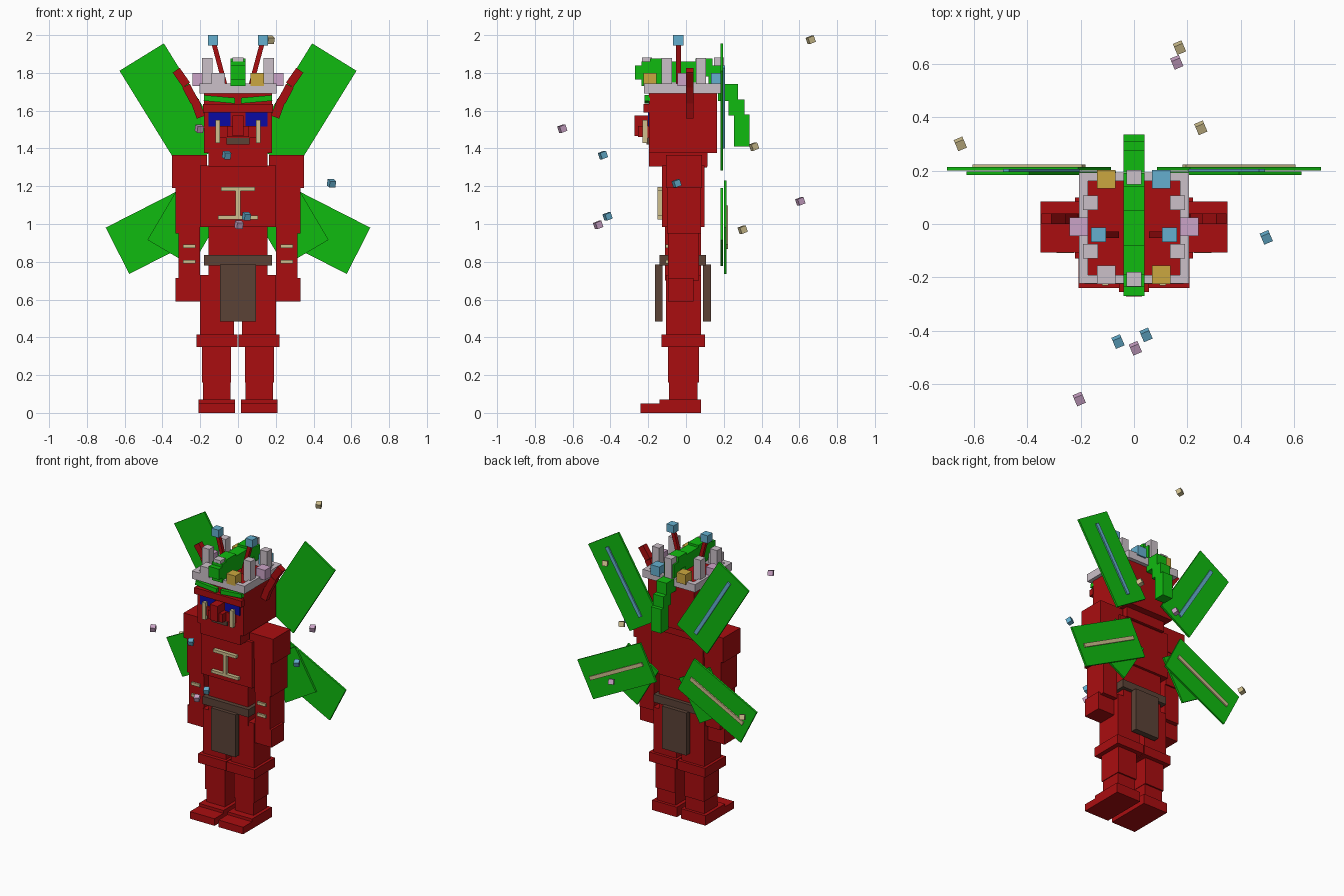
import bpy, math
from mathutils import Matrix, Vector


def mat(name, r, g, b):
    m = bpy.data.materials.new(name)
    m.diffuse_color = (r, g, b, 1)
    return m


RED = mat("red", 0.40, 0.004, 0.005)
GREEN = mat("green", 0.005, 0.50, 0.005)
EYE = mat("deep blue", 0.003, 0.003, 0.36)
SILVER = mat("silver", 0.60, 0.53, 0.58)
PINK = mat("pink", 0.60, 0.37, 0.57)
GOLD = mat("gold", 0.60, 0.39, 0.05)
SKY = mat("sky blue", 0.13, 0.43, 0.62)
CREAM = mat("cream", 0.62, 0.52, 0.27)
BROWN = mat("brown", 0.105, 0.055, 0.037)

CUBE = [(x, y, z) for x in (-.5, .5) for y in (-.5, .5) for z in (-.5, .5)]
QUADS = [(0, 1, 3, 2), (4, 6, 7, 5), (0, 4, 5, 1), (2, 3, 7, 6), (0, 2, 6, 4), (1, 5, 7, 3)]


def block(name, c, s, m, rot=Matrix()):
    """Box from centre, size and rotation."""
    me = bpy.data.meshes.new(name)
    me.from_pydata([rot @ Vector([a * b for a, b in zip(v, s)]) + Vector(c) for v in CUBE], [], QUADS)
    me.materials.append(m)
    ob = bpy.data.objects.new(name, me)
    bpy.context.collection.objects.link(ob)


def box(name, x, y, z, m):
    """Box from its three ranges."""
    r = (x, y, z)
    block(name, [(a + b) / 2 for a, b in r], [b - a for a, b in r], m)


def pair(name, x, y, z, m):
    """Left and right boxes."""
    box(name + "_right", x, y, z, m)
    box(name + "_left", (-x[1], -x[0]), y, z, m)


def tilted_pair(name, c, s, m, deg):
    """Mirrored boxes leaning outward in the front plane."""
    for side, sx in (("right", 1), ("left", -1)):
        block(f"{name}_{side}", (sx * c[0], c[1], c[2]), s, m,
              Matrix.Rotation(math.radians(sx * deg), 4, 'Y'))


# legs
pair("toe", (.016, .208), (-.24, .08), (0, .05), RED)
pair("heel", (.016, .208), (-.14, .08), (.04, .07), RED)
pair("ankle", (.04, .185), (-.09, .06), (.07, .16), RED)
pair("shin", (.037, .19), (-.095, .07), (.16, .35), RED)
pair("knee", (.003, .22), (-.13, .10), (.35, .415), RED)
pair("thigh", (.02, .20), (-.105, .08), (.415, .73), RED)

# torso
box("waist", (-.155, .155), (-.11, .08), (.70, .99), RED)
box("chest", (-.20, .20), (-.127, .098), (.985, 1.31), RED)
box("neck", (-.15, .15), (-.12, .11), (1.30, 1.37), RED)
box("belt", (-.18, .18), (-.14, .105), (.78, .835), BROWN)
box("loincloth_front", (-.095, .095), (-.165, -.125), (.485, .785), BROWN)
box("loincloth_back", (-.095, .095), (.09, .132), (.485, .785), BROWN)
box("chest_trim_stem", (-.012, .012), (-.152, -.125), (1.04, 1.18), CREAM)
box("chest_trim_top", (-.09, .09), (-.152, -.125), (1.175, 1.195), CREAM)
box("chest_trim_bottom", (-.105, .105), (-.152, -.125), (1.025, 1.045), CREAM)

# arms
pair("shoulder", (.165, .35), (-.107, .085), (1.19, 1.365), RED)
pair("upper_arm", (.20, .33), (-.10, .08), (.95, 1.19), RED)
pair("forearm", (.20, .315), (-.095, .07), (.70, .95), RED)
pair("hand", (.20, .33), (-.095, .04), (.59, .715), RED)
for z in (.80, .882):
    pair("arm_band", (.225, .29), (-.108, -.09), (z - .01, z + .01), CREAM)

# head and face
box("head", (-.18, .18), (-.195, .165), (1.375, 1.70), RED)
box("jaw", (-.155, .155), (-.195, .115), (1.305, 1.38), RED)
box("brow", (-.185, .185), (-.225, -.19), (1.59, 1.635), RED)
pair("eye", (.04, .155), (-.202, -.19), (1.515, 1.59), EYE)
box("cheeks", (-.12, .12), (-.215, -.19), (1.455, 1.52), RED)
box("nose", (-.057, .057), (-.255, -.19), (1.46, 1.52), RED)
box("nose_bridge", (-.03, .03), (-.272, -.19), (1.465, 1.575), RED)
box("mouth", (-.06, .06), (-.21, -.19), (1.42, 1.457), BROWN)
pair("tusk", (.095, .12), (-.23, -.205), (1.43, 1.55), CREAM)
tilted_pair("green_brow", (.098, -.205, 1.66), (.165, .03, .03), GREEN, -5)

# side horns in three links
for c, deg in (((.213, .02, 1.61), 20), ((.253, .02, 1.69), 28), ((.30, .02, 1.775), 35)):
    tilted_pair("horn", c, (.045, .04, .095), RED, deg)

# antennae
tilted_pair("antenna", (.098, -.04, 1.845), (.025, .025, .23), RED, 15)
pair("antenna_tip", (.105, .16), (-.068, -.013), (1.945, 2.0), SKY)

# crown ring, posts and gems
pair("crown_side", (.172, .205), (-.222, .192), (1.69, 1.745), SILVER)
box("crown_front", (-.205, .205), (-.222, -.19), (1.69, 1.745), SILVER)
box("crown_back", (-.205, .205), (.16, .192), (1.69, 1.745), SILVER)
for y in (-.102, .08):
    pair("crown_post", (.135, .19), (y - .027, y + .027), (1.73, 1.88), SILVER)
for y in (-.207, .175):
    box("crown_middle_post", (-.028, .028), (y - .027, y + .027), (1.73, 1.882), SILVER)
pair("side_gem", (.172, .242), (-.045, .025), (1.73, 1.80), PINK)
for x, y, m in ((-.104, -.19, SILVER), (.102, -.19, GOLD), (-.104, .167, GOLD), (.102, .167, SKY)):
    block("crown_gem", (x, y, 1.765), (.07, .07, .07), m)

# stepped crest running over the head and down the back
for y0, y1, z0, z1 in ((-.27, -.20, 1.765, 1.84), (-.235, -.13, 1.73, 1.86),
                       (-.19, -.08, 1.76, 1.875), (-.09, .06, 1.75, 1.86),
                       (.05, .14, 1.78, 1.875), (.12, .19, 1.74, 1.84),
                       (.17, .275, 1.65, 1.742), (.225, .31, 1.575, 1.66),
                       (.255, .335, 1.41, 1.58)):
    box("crest", (-.04, .04), (y0, y1), (z0, z1), GREEN)

# wings with raised veins
tilted_pair("upper_wing", (.347, .19, 1.62), (.276, .014, .62), GREEN, 31.7)
tilted_pair("upper_vein", (.347, .201, 1.62), (.026, .01, .50), SKY, 31.7)
tilted_pair("lower_wing", (.393, .207, .983), (.55, .014, .275), GREEN, 27)
tilted_pair("lower_vein", (.393, .218, .983), (.46, .01, .026), CREAM, 27)
tilted_pair("small_wing", (.281, .19, .985), (.272, .014, .32), GREEN, -30.5)

# floating cubes
SPARKS = ((CREAM, ((.17, .66, 1.975), (.25, .36, 1.41), (-.65, .30, .97))),
          (PINK, ((.16, .605, 1.12), (-.205, -.655, 1.505), (.005, -.465, .995))),
          (SKY, ((.495, -.05, 1.215), (-.06, -.44, 1.365), (.045, -.415, 1.04))))
turn = Matrix.Rotation(.4, 4, 'Z') @ Matrix.Rotation(.35, 4, 'X')
for m, spots in SPARKS:
    for p in spots:
        block("floating_cube", p, (.035, .035, .035), m, turn)
